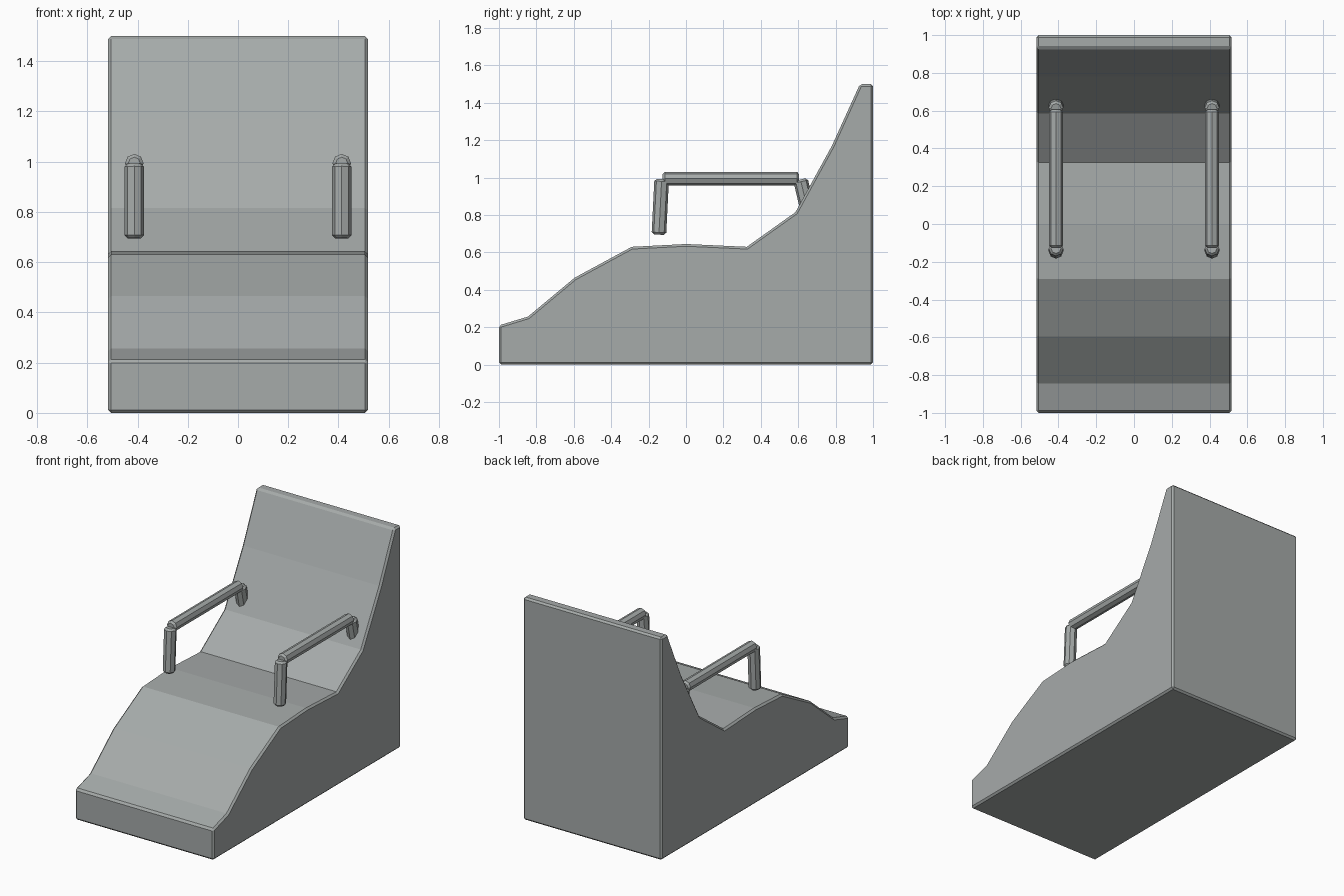
import bpy
import bmesh
from mathutils import Vector

if "Cube" in bpy.data.objects:
    bpy.data.objects.remove(bpy.data.objects["Cube"], do_unlink=True)

grey = bpy.data.materials.new("stone grey")
grey.use_nodes = True
colour = (0.38, 0.405, 0.40, 1)
grey.diffuse_color = colour
grey.node_tree.nodes["Principled BSDF"].inputs["Base Color"].default_value = colour


def finish(name, bm, bevel):
    """Turn a bmesh into a named, flat shaded object with chamfered edges."""
    bmesh.ops.recalc_face_normals(bm, faces=bm.faces)
    mesh = bpy.data.meshes.new(name)
    bm.to_mesh(mesh)
    bm.free()
    mesh.materials.append(grey)
    obj = bpy.data.objects.new(name, mesh)
    bpy.context.collection.objects.link(obj)
    mod = obj.modifiers.new("edge chamfer", 'BEVEL')
    mod.width = bevel
    mod.segments = 1
    mod.limit_method = 'ANGLE'
    mod.angle_limit = 0.87
    return obj


def rod(name, start, end, radius=0.039):
    """Eight sided bar between two points."""
    start, end = Vector(start), Vector(end)
    axis = end - start
    bm = bmesh.new()
    bmesh.ops.create_cone(bm, cap_ends=True, segments=8, radius1=radius,
                          radius2=radius, depth=axis.length)
    turn = Vector((0, 0, 1)).rotation_difference(axis).to_matrix()
    bmesh.ops.rotate(bm, matrix=turn, verts=bm.verts)
    bmesh.ops.translate(bm, vec=(start + end) / 2, verts=bm.verts)
    return finish(name, bm, 0.012)


# Lounger body: side profile (y, z) extruded across x
half_width = 0.517
profile = [(-1, 0), (1, 0), (1, 1.5), (0.93, 1.5), (0.78, 1.17),
           (0.585, 0.815), (0.325, 0.63), (0, 0.645), (-0.29, 0.63),
           (-0.595, 0.465), (-0.845, 0.257), (-1, 0.21)]
bm = bmesh.new()
side = bm.faces.new([bm.verts.new((-half_width, y, z)) for y, z in profile])
swept = bmesh.ops.extrude_face_region(bm, geom=[side], use_keep_orig=True)
moved = [v for v in swept["geom"] if isinstance(v, bmesh.types.BMVert)]
bmesh.ops.translate(bm, vec=(2 * half_width, 0, 0), verts=moved)
finish("lounger_body", bm, 0.012)

# Armrests: a rail with a front post and a rear post sunk into the backrest
for label, x in (("left", 0.413), ("right", -0.413)):
    rod(label + "_armrest_rail", (x, -0.125, 0.994), (x, 0.605, 0.994), 0.037)
    rod(label + "_front_post", (x, -0.145, 0.695), (x, -0.13, 0.992))
    rod(label + "_rear_post", (x, 0.68, 0.70), (x, 0.612, 0.99))
